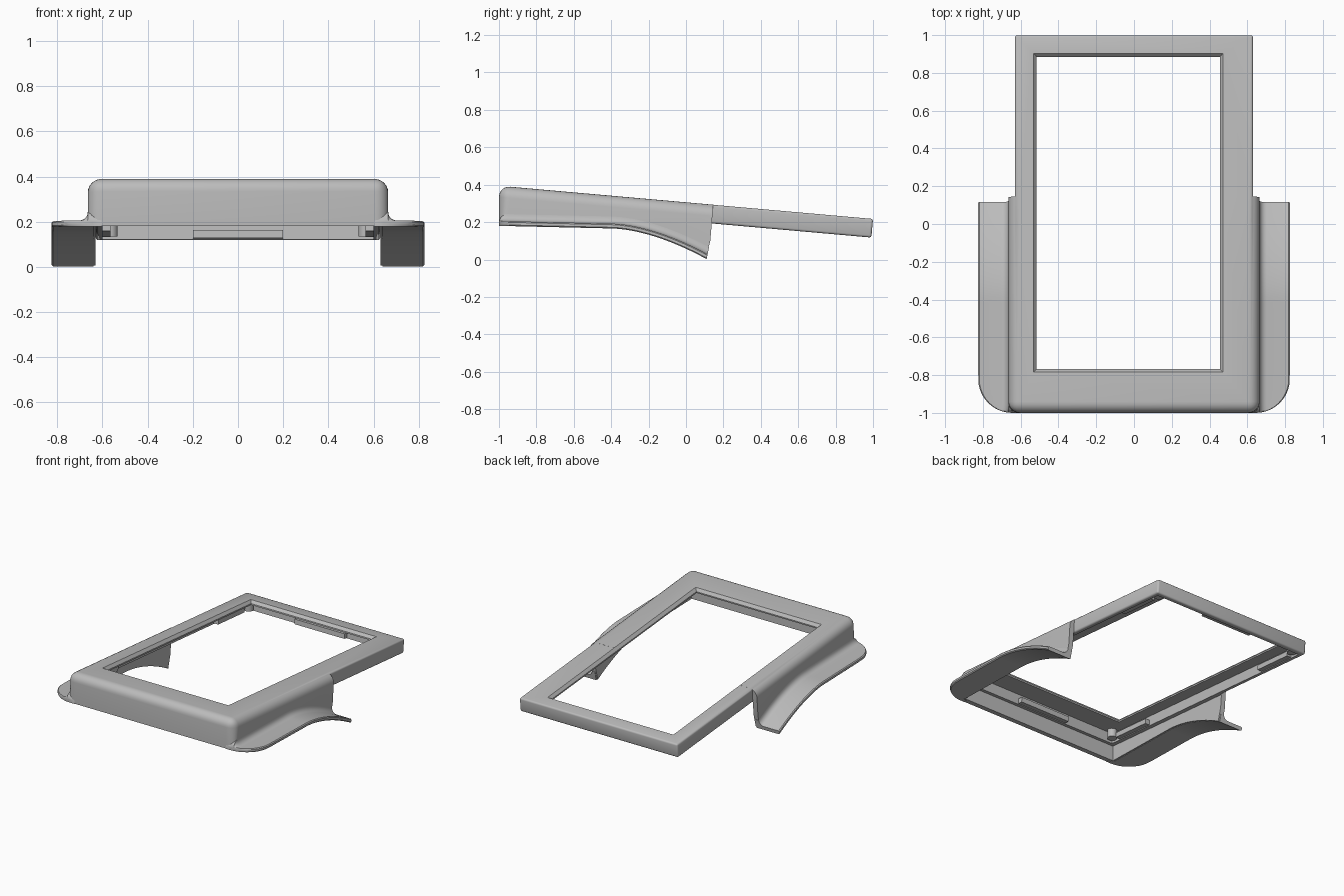
import bpy, bmesh, math
from mathutils import Vector

cube = bpy.data.objects.get("Cube")
if cube:
    bpy.data.objects.remove(cube, do_unlink=True)

grey = bpy.data.materials.new("plain_grey")
grey.use_nodes = True
GREY = (0.5, 0.5, 0.5, 1)
grey.diffuse_color = GREY
for node in grey.node_tree.nodes:
    if node.type == 'BSDF_PRINCIPLED':
        node.inputs["Base Color"].default_value = GREY


def top_z(y):
    """Height of the sloping top surface."""
    return 0.306 - 0.0885 * y


def wing_z(y):
    """Height of the underside of the wings: nearly flat, then sweeping down."""
    return 0.18 - 0.023 * min(y + 1, 0.6) - 0.515 * max(y + 0.4, 0) ** 1.7


def finish(name, bm):
    bmesh.ops.remove_doubles(bm, verts=bm.verts, dist=1e-5)
    bmesh.ops.recalc_face_normals(bm, faces=bm.faces)
    mesh = bpy.data.meshes.new(name)
    bm.to_mesh(mesh)
    bm.free()
    mesh.materials.append(grey)
    obj = bpy.data.objects.new(name, mesh)
    bpy.context.collection.objects.link(obj)
    return obj


def loft(bm, rings):
    """Skin a list of closed rings and cap both ends."""
    rows = [[bm.verts.new(p) for p in ring] for ring in rings]
    for a, b in zip(rows, rows[1:]):
        for i in range(len(a)):
            j = (i + 1) % len(a)
            bm.faces.new((a[i], a[j], b[j], b[i]))
    bm.faces.new(rows[0])
    bm.faces.new(rows[-1])


def prism(points, half_width):
    bm = bmesh.new()
    loft(bm, [[(x, y, z) for y, z in points] for x in (-half_width, half_width)])
    return bm


def sloped_block(name, x, y, low, high, grow=0.0, bevel=0.0):
    """Block following the slope; low and high are offsets from the top."""
    bm = bmesh.new()
    rings = []
    for off, g in ((low, 0), (high, grow)):
        corners = ((x[0] - g, y[0] - g), (x[1] + g, y[0] - g),
                   (x[1] + g, y[1] + g), (x[0] - g, y[1] + g))
        rings.append([(px, py + 0.0885 * off, top_z(py) + off) for px, py in corners])
    loft(bm, rings)
    if bevel:
        bmesh.ops.recalc_face_normals(bm, faces=bm.faces)
        bmesh.ops.bevel(bm, geom=bm.edges[:], offset=bevel, segments=3,
                        profile=0.5, affect='EDGES')
    return finish(name, bm)


def activate(obj):
    bpy.ops.object.select_all(action='DESELECT')
    obj.select_set(True)
    bpy.context.view_layer.objects.active = obj


def combine(obj, tool, operation):
    activate(obj)
    mod = obj.modifiers.new("boolean", 'BOOLEAN')
    mod.operation = operation
    mod.solver = 'EXACT'
    mod.object = tool
    bpy.ops.object.modifier_apply(modifier=mod.name)
    bpy.data.objects.remove(tool, do_unlink=True)


def smooth(obj):
    activate(obj)
    bpy.ops.object.shade_smooth_by_angle(angle=math.radians(32))


# Wide front housing with rounded top and front edges
ys = [-1 + 1.105 * i / 28 for i in range(29)]
outline = [(y, wing_z(y) + 0.002) for y in ys]
outline += [(0.13, 0.1), (0.146, top_z(0.146)), (-1, top_z(-1))]
bm = prism(outline, 0.665)
bmesh.ops.recalc_face_normals(bm, faces=bm.faces)


def is_rounded(edge):
    a, b = (v.co for v in edge.verts)
    along_top = min(a.z, b.z) > 0.28 and min(a.y, b.y) < -0.9
    upright = max(a.y, b.y) < -0.99 and abs(a.z - b.z) > 0.1
    return along_top or upright


bmesh.ops.bevel(bm, geom=[e for e in bm.edges if is_rounded(e)], offset=0.06,
                segments=6, profile=0.5, affect='EDGES')
housing = finish("frame_housing", bm)

# Narrow rear frame joined to the housing
rear = sloped_block("rear_frame", (-0.63, 0.63), (0.0, 1.0), -0.1, -0.0005, bevel=0.012)
combine(housing, rear, 'UNION')

# Hollow underside: wide lower recess, then the shallower cavity
recess = [(-0.965, -0.2), (0.3, -0.2), (0.3, top_z(0.3) - 0.101),
          (-0.965, top_z(-0.965) - 0.101)]
combine(housing, finish("recess_cutter", prism(recess, 0.63)), 'DIFFERENCE')
combine(housing, sloped_block("cavity_cutter", (-0.6, 0.6), (-0.93, 0.965),
                              -0.5, -0.03), 'DIFFERENCE')

# Window opening with chamfered rim
win_x, win_y = (-0.515, 0.455), (-0.767, 0.887)
combine(housing, sloped_block("window_cutter", win_x, win_y, -0.2, 0.1), 'DIFFERENCE')
combine(housing, sloped_block("rim_cutter", win_x, win_y, -0.02, 0.02, grow=0.034),
        'DIFFERENCE')
smooth(housing)

# Swept side wings, with a fillet against the housing
R = 0.18
stations = [-1 + R - R * math.cos(math.radians(9 * i)) for i in range(10)]
stations += [-0.82 + 0.93 * i / 30 for i in range(1, 31)]


def wing_ring(y, side):
    t = min((y + 0.82) / R, 0)
    edge = 0.645 + R * math.sqrt(max(1 - t * t, 0))
    inner = 0.605 if y < -0.97 else 0.64
    lift = min(max((edge - 0.665) / 0.08, 0), 1)
    lean = 0.4 * max(y + 0.4, 0)
    section = [(inner, 0), (edge - 0.006, 0), (edge, 0.006), (edge, 0.02),
               (edge - 0.006, 0.026)]
    for k in range(6):
        a = math.radians(18 * k)
        section.append((min(0.703 - 0.038 * math.sin(a), edge - 0.006),
                        0.026 + lift * 0.038 * (1 - math.cos(a))))
    section.append((inner, section[-1][1]))
    return [(side * x, y + lean * dz, wing_z(y) + dz) for x, dz in section]


for side, label in ((1, "left"), (-1, "right")):
    bm = bmesh.new()
    loft(bm, [wing_ring(y, side) for y in stations])
    smooth(finish(label + "_wing", bm))

# Retaining clips inside the walls
sloped_block("front_clip", (-0.2, 0.2), (-0.935, -0.895), -0.095, -0.06)
sloped_block("back_clip", (-0.2, 0.2), (0.935, 0.97), -0.095, -0.06)
for side, label in ((1, "left"), (-1, "right")):
    xs = sorted((side * 0.565, side * 0.605))
    for y, place in ((-0.7, "front"), (0.74, "back")):
        sloped_block(f"{label}_{place}_clip", xs, (y - 0.15, y + 0.15), -0.095, -0.06)

# Corner screw posts under the top plate
for side, label in ((1, "left"), (-1, "right")):
    for y, place in ((-0.895, "front"), (0.93, "back")):
        bm = bmesh.new()
        rings = []
        for off in (-0.09, -0.025):
            rings.append([(side * 0.565 + 0.032 * math.cos(a), y + 0.032 * math.sin(a),
                           top_z(y) + off)
                          for a in (math.tau * i / 16 for i in range(16))])
        loft(bm, rings)
        smooth(finish(f"{label}_{place}_post", bm))
